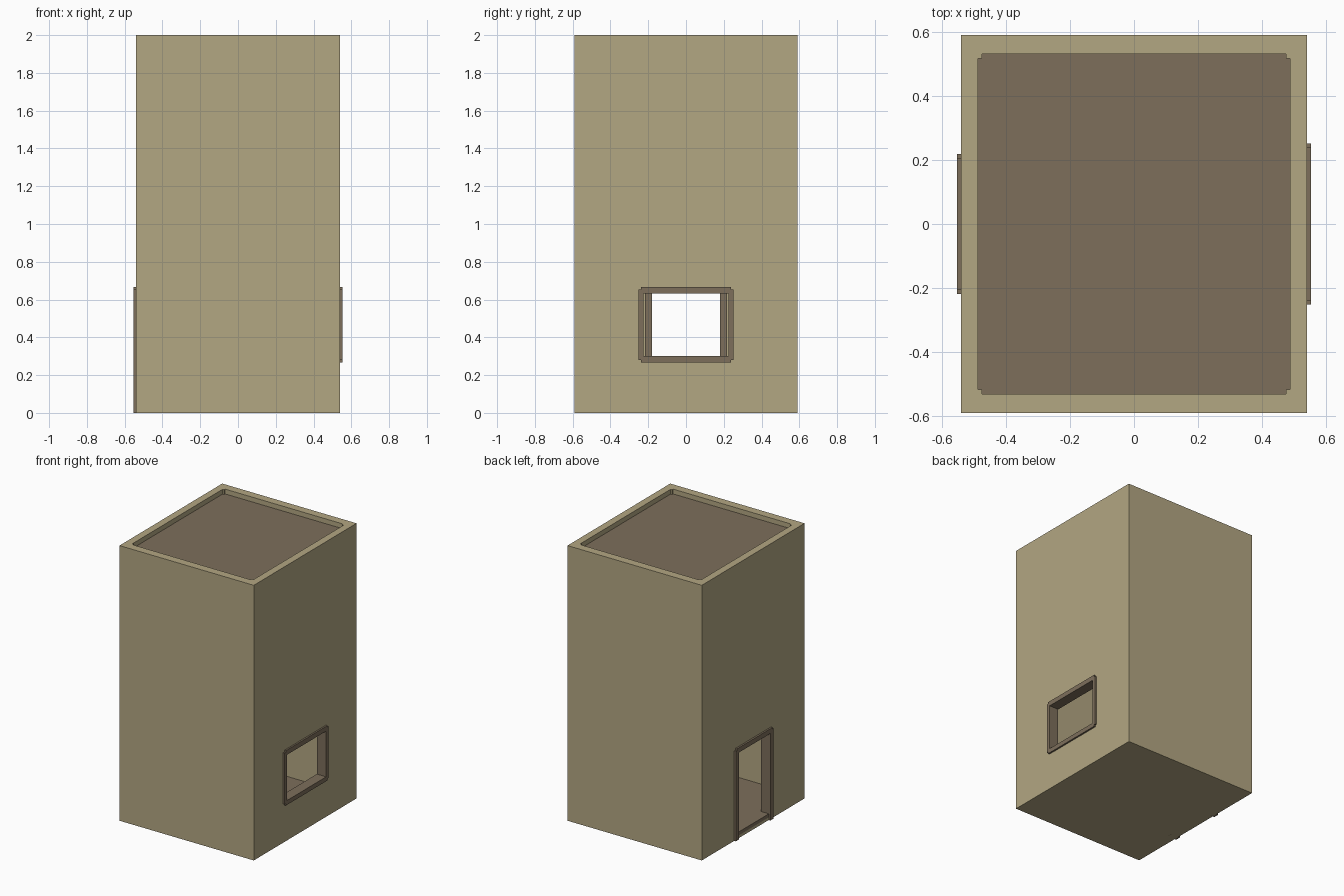
import bpy, bmesh
from mathutils import Matrix, Vector

if "Cube" in bpy.data.objects:
    bpy.data.objects.remove(bpy.data.objects["Cube"])


def material(name, color):
    m = bpy.data.materials.new(name)
    m.diffuse_color = (*color, 1)
    m.use_nodes = True
    m.node_tree.nodes["Principled BSDF"].inputs["Base Color"].default_value = m.diffuse_color
    return m


TAN = material("tan plaster", (0.45, 0.385, 0.225))
BROWN = material("brown trim", (0.205, 0.158, 0.105))

# Plan outlines lie in XY; side outlines map (u, v) to (y, z) and extrude in x
PLAN = Matrix.Identity(3)
SIDE = Matrix(((0, 0, 1), (1, 0, 0), (0, 1, 0)))


def rect(u0, u1, v0, v1):
    return [(u0, v0), (u1, v0), (u1, v1), (u0, v1)]


def notched(u0, u1, v0, v1, n):
    """Rectangle with a small square notch taken from each corner."""
    return [(u0 + n, v0), (u1 - n, v0), (u1 - n, v0 + n), (u1, v0 + n),
            (u1, v1 - n), (u1 - n, v1 - n), (u1 - n, v1), (u0 + n, v1),
            (u0 + n, v1 - n), (u0, v1 - n), (u0, v0 + n), (u0 + n, v0 + n)]


def slab(name, loops, w0, w1, mat, axes=PLAN):
    """Extrude an outline (with optional hole loops) from w0 to w1."""
    bm = bmesh.new()
    for loop in loops:
        vs = [bm.verts.new((u, v, w0)) for u, v in loop]
        for a, b in zip(vs, vs[1:] + vs[:1]):
            bm.edges.new((a, b))
    bmesh.ops.triangle_fill(bm, use_beauty=True, edges=bm.edges[:])
    ext = bmesh.ops.extrude_face_region(bm, geom=bm.faces[:])
    top = [g for g in ext["geom"] if isinstance(g, bmesh.types.BMVert)]
    bmesh.ops.translate(bm, verts=top, vec=Vector((0, 0, w1 - w0)))
    bmesh.ops.transform(bm, matrix=axes.to_4x4(), verts=bm.verts)
    bmesh.ops.recalc_face_normals(bm, faces=bm.faces[:])
    me = bpy.data.meshes.new(name)
    bm.to_mesh(me)
    bm.free()
    me.materials.append(mat)
    ob = bpy.data.objects.new(name, me)
    bpy.context.collection.objects.link(ob)
    return ob


X, Y, H = 0.54, 0.59, 2.0       # outer half sizes and height
IX, IY = 0.487, 0.53            # inner half sizes
N = 0.013                       # corner notch
inner = notched(-IX, IX, -IY, IY, N)

# Wall shell, open top and bottom
walls = slab("walls", [rect(-X, X, -Y, Y), inner], 0, H, TAN)

# Openings for the window (+x) and the door (-x)
cutters = [
    slab("window_cutter", [rect(-0.235, 0.235, 0.285, 0.65)], 0.4, 0.7, TAN, SIDE),
    slab("door_cutter", [rect(-0.2, 0.2, 0.02, 0.65)], -0.7, -0.4, TAN, SIDE),
]
for c in cutters:
    c.hide_render = True
    c.display_type = 'WIRE'
    mod = walls.modifiers.new(c.name, 'BOOLEAN')
    mod.operation = 'DIFFERENCE'
    mod.solver = 'EXACT'
    mod.object = c

# Base, floor, door threshold and recessed roof
slab("base", [inner], 0, 0.02, TAN)
slab("floor", [inner], 0.02, 0.045, BROWN)
slab("door_threshold", [rect(-0.2, 0.2, 0.02, 0.045)], -X, -IX, BROWN, SIDE)
slab("roof", [inner], 1.90, 1.965, BROWN)

# Window frame lining the opening
slab("window_frame",
     [notched(-0.252, 0.252, 0.268, 0.667, N), rect(-0.224, 0.224, 0.3, 0.632)],
     IX - 0.01, 0.552, BROWN, SIDE)

# Door frame, open at the foot
W, T, D = 0.218, 0.667, 0.18
slab("door_frame",
     [[(-W, 0), (-D, 0), (-D, 0.632), (D, 0.632), (D, 0), (W, 0),
       (W, T - N), (W - N, T - N), (W - N, T), (N - W, T), (N - W, T - N), (-W, T - N)]],
     -0.553, -IX + 0.01, BROWN, SIDE)
